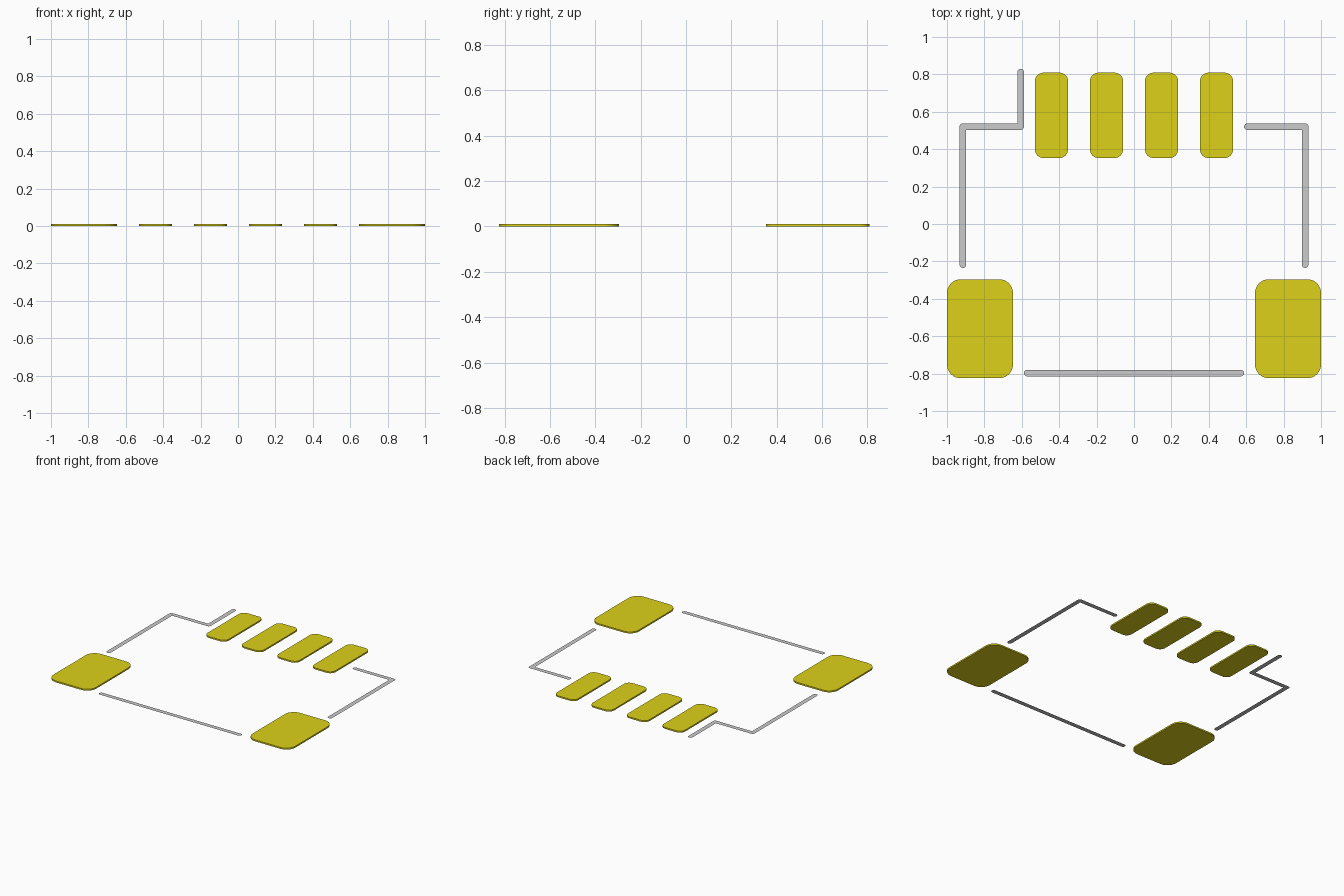
import bpy, bmesh, math
from mathutils import Vector

if "Cube" in bpy.data.objects:
    bpy.data.objects.remove(bpy.data.objects["Cube"])

gold = bpy.data.materials.new("gold_plating")
gold.diffuse_color = (0.72, 0.64, 0.01, 1)
gold.use_nodes = True
gold.node_tree.nodes["Principled BSDF"].inputs["Base Color"].default_value = gold.diffuse_color


def make_plate(name, outline, height=0.0, material=None):
    """Flat face from a counter-clockwise outline, optionally given thickness."""
    bm = bmesh.new()
    face = bm.faces.new([bm.verts.new((p[0], p[1], 0)) for p in outline])
    if height:
        top = bmesh.ops.extrude_face_region(bm, geom=[face], use_keep_orig=True)
        verts = [v for v in top["geom"] if isinstance(v, bmesh.types.BMVert)]
        bmesh.ops.translate(bm, verts=verts, vec=(0, 0, height))
        bmesh.ops.recalc_face_normals(bm, faces=bm.faces)
    mesh = bpy.data.meshes.new(name)
    bm.to_mesh(mesh)
    bm.free()
    obj = bpy.data.objects.new(name, mesh)
    bpy.context.collection.objects.link(obj)
    if material:
        mesh.materials.append(material)
    return obj


def rounded_rect(cx, cy, w, h, r, steps=8):
    pts = []
    for i, (sx, sy) in enumerate([(1, 1), (-1, 1), (-1, -1), (1, -1)]):
        for k in range(steps + 1):
            a = math.pi / 2 * (i + k / steps)
            pts.append((cx + sx * (w / 2 - r) + r * math.cos(a),
                        cy + sy * (h / 2 - r) + r * math.sin(a)))
    return pts


def stroke(path, r=0.0176):
    """Outline of a round-capped, round-jointed line: walk there and back."""
    path = [Vector(p) for p in path]
    loop = path + path[-2:0:-1]
    n, pts = len(loop), []
    for i, p in enumerate(loop):
        d0 = (p - loop[i - 1]).normalized()
        d1 = (loop[(i + 1) % n] - p).normalized()
        turn = math.atan2(d0.x * d1.y - d0.y * d1.x, d0.dot(d1))
        if d0.dot(d1) < -0.99:
            turn = math.pi
        n0, n1 = Vector((d0.y, -d0.x)), Vector((d1.y, -d1.x))
        if turn < 0:
            pts.append(p + (n0 + n1) * r / (1 + n0.dot(n1)))
        else:
            steps = max(2, round(turn / (math.pi / 12)))
            a0 = math.atan2(n0.y, n0.x)
            for k in range(steps + 1):
                a = a0 + turn * k / steps
                pts.append(p + Vector((math.cos(a), math.sin(a))) * r)
    return pts


THICK = 0.011

# Four contact pads
for i in range(4):
    make_plate(f"contact_pad_{i + 1}",
               rounded_rect((i - 1.5) * 0.294, 0.581, 0.176, 0.456, 0.044),
               THICK, gold)

# Two large mounting pads
for side, sx in (("left", -1), ("right", 1)):
    make_plate(f"mounting_pad_{side}",
               rounded_rect(sx * 0.8235, -0.56, 0.353, 0.529, 0.0735),
               THICK, gold)

# Printed outline marks (paper-thin)
make_plate("outline_left", stroke([(-0.915, -0.217), (-0.915, 0.52),
                                   (-0.606, 0.52), (-0.606, 0.812)]))
make_plate("outline_right", stroke([(0.915, -0.217), (0.915, 0.52), (0.606, 0.52)]))
make_plate("outline_front", stroke([(-0.571, -0.797), (0.571, -0.797)]))
